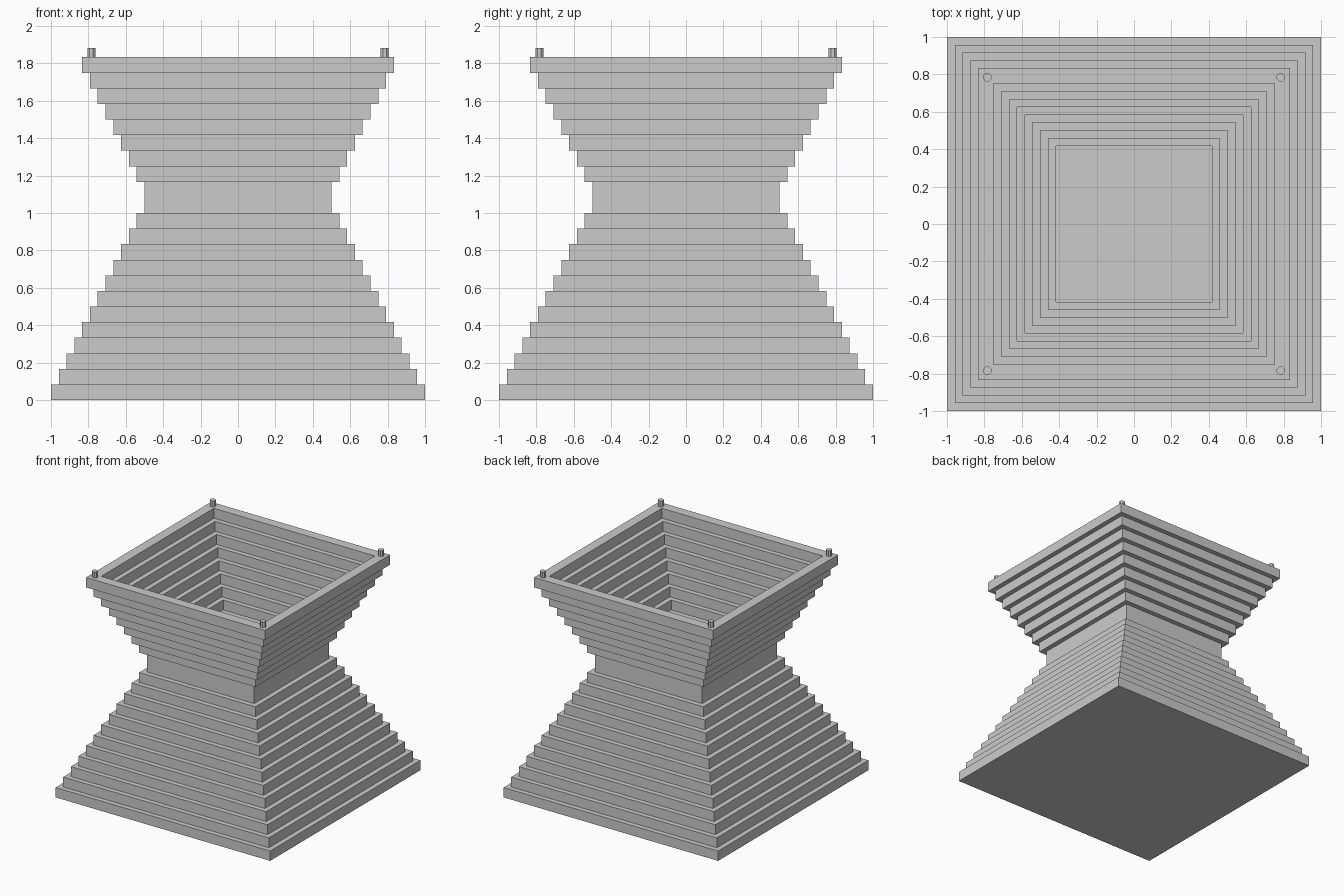
import bpy, bmesh, math

if "Cube" in bpy.data.objects:
    bpy.data.objects.remove(bpy.data.objects["Cube"])

U = 1 / 24            # one step inward
H = 2 * U             # height of one layer
WALL = 2 * U          # bowl wall thickness
BASE, BOWL = 13, 9    # layers in the stepped base and in the bowl
FLOOR = BASE * H
TOP = (BASE + BOWL) * H


def add_object(name, bm):
    bmesh.ops.recalc_face_normals(bm, faces=bm.faces)
    mesh = bpy.data.meshes.new(name)
    bm.to_mesh(mesh)
    bm.free()
    obj = bpy.data.objects.new(name, mesh)
    bpy.context.collection.objects.link(obj)
    return obj


# Half-width / height profile: up the base and bowl, then down inside the bowl
base_widths = [1 - i * U for i in range(BASE)]
bowl_widths = [0.5 + i * U for i in range(BOWL)]
profile = []
for i, w in enumerate(base_widths):
    profile += [(w, i * H), (w, (i + 1) * H)]
profile.pop()         # base and bowl share one tall plain neck
for i, w in enumerate(bowl_widths):
    z = FLOOR + i * H
    profile += ([] if i == 0 else [(w, z)]) + [(w, z + H)]
for i, w in reversed(list(enumerate(bowl_widths))):
    z = FLOOR + i * H
    profile += [(w - WALL, z + H), (w - WALL, z)]

# Stepped body: square loops joined along the profile, capped at both ends
bm = bmesh.new()
loops = [[bm.verts.new((sx * w, sy * w, z))
          for sx, sy in ((-1, -1), (1, -1), (1, 1), (-1, 1))]
         for w, z in profile]
for a, b in zip(loops, loops[1:]):
    for j in range(4):
        k = (j + 1) % 4
        bm.faces.new((a[j], a[k], b[k], b[j]))
bm.faces.new(loops[0])
bm.faces.new(loops[-1])
add_object("stepped_body", bm)

# Small pegs on the rim corners
PEG_R, PEG_H, PEG_POS = 0.0235, 0.05, 0.784
for sx, side in ((-1, "left"), (1, "right")):
    for sy, end in ((-1, "front"), (1, "back")):
        bm = bmesh.new()
        bmesh.ops.create_cone(bm, cap_ends=True, segments=8,
                              radius1=PEG_R, radius2=PEG_R, depth=PEG_H)
        peg = add_object(f"rim_peg_{end}_{side}", bm)
        peg.location = (sx * PEG_POS, sy * PEG_POS, TOP + PEG_H / 2)
        peg.rotation_euler.z = math.pi / 8
